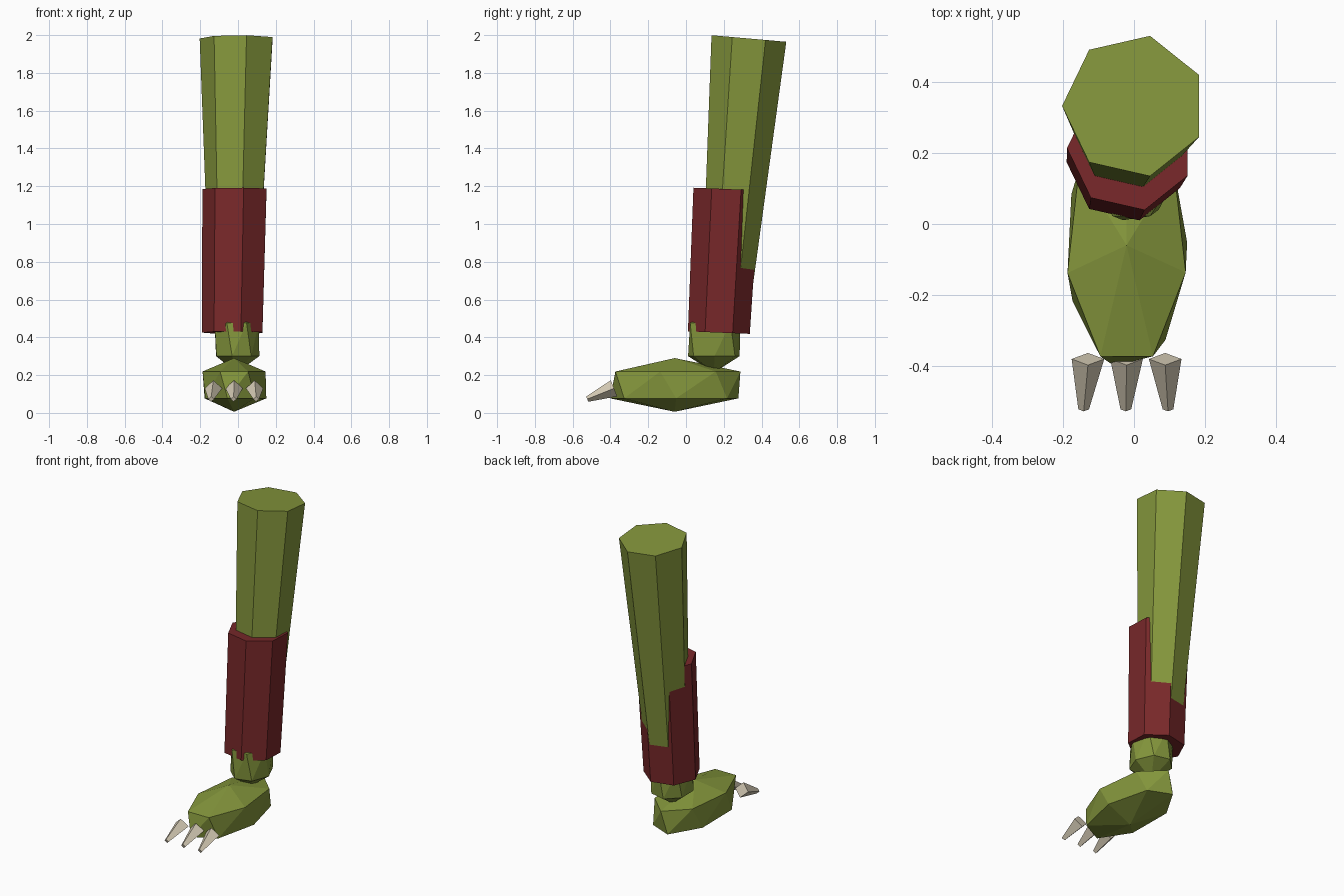
import bpy
import bmesh
from math import radians, cos, sin, tau
from mathutils import Vector

cube = bpy.data.objects.get("Cube")
if cube:
    bpy.data.objects.remove(cube, do_unlink=True)


def material(name, rgb):
    mat = bpy.data.materials.new(name)
    mat.use_nodes = True
    colour = (*rgb, 1)
    mat.diffuse_color = colour
    mat.node_tree.nodes["Principled BSDF"].inputs["Base Color"].default_value = colour
    return mat


GREEN = material("olive green skin", (0.231, 0.305, 0.045))
RED = material("dark red cloth", (0.188, 0.021, 0.023))
BONE = material("bone claw", (0.672, 0.604, 0.468))

SIDES = 7


def finish(name, bm, mat):
    bmesh.ops.recalc_face_normals(bm, faces=bm.faces)
    mesh = bpy.data.meshes.new(name)
    bm.to_mesh(mesh)
    bm.free()
    mesh.materials.append(mat)
    obj = bpy.data.objects.new(name, mesh)
    bpy.context.collection.objects.link(obj)
    return obj


def tapered_prism(name, start, end, r_start, r_end, mat, sides, u, v, turn=0.0):
    """Closed prism between two centres, with ring axes u and v."""
    bm = bmesh.new()
    rings = []
    for centre, r in ((start, r_start), (end, r_end)):
        ring = []
        for i in range(sides):
            a = turn + i * tau / sides
            ring.append(bm.verts.new(Vector(centre) + r * (cos(a) * u + sin(a) * v)))
        rings.append(ring)
        bm.faces.new(ring)
    low, high = rings
    for i in range(sides):
        j = (i + 1) % sides
        bm.faces.new((low[i], low[j], high[j], high[i]))
    return finish(name, bm, mat)


def faceted_blob(name, centre, size, mat):
    """Two twisted rings and two tips wrapped in a hull."""
    bm = bmesh.new()
    cx, cy, cz = centre
    sx, sy, sz = size
    for side, turn in ((1, radians(193)), (-1, radians(207))):
        bm.verts.new((cx, cy, cz + side * sz))
        for i in range(SIDES):
            a = turn + i * tau / SIDES
            bm.verts.new((cx + sx * cos(a), cy + sy * sin(a), cz + side * sz / 2))
    bmesh.ops.convex_hull(bm, input=bm.verts)
    return finish(name, bm, mat)


# Leg and the cuff around it, both leaning back
X = Vector((1, 0, 0))
tapered_prism("leg", (-0.02, 0.2, 0.45), (0, 0.333, 1.982), 0.125, 0.203,
              GREEN, SIDES, X, Vector((0, 1, -0.0875)), radians(180))
tapered_prism("shin_cuff", (-0.022, 0.174, 0.425), (-0.01, 0.214, 1.185), 0.168, 0.179,
              RED, SIDES, X, Vector((0, 1, -0.04)), radians(180))

# Ankle and foot
faceted_blob("ankle", (-0.007, 0.148, 0.388), (0.12, 0.14, 0.175), GREEN)
faceted_blob("foot", (-0.021, -0.06, 0.148), (0.171, 0.348, 0.142), GREEN)

# Three claws pointing forward and down
for name, x, tip_x in (("right_claw", -0.13, -0.142),
                       ("middle_claw", -0.021, -0.023),
                       ("left_claw", 0.088, 0.096)):
    start = Vector((x, -0.381, 0.13))
    end = Vector((tip_x, -0.523, 0.073))
    axis = (end - start).normalized()
    up = axis.cross(X).normalized()
    tapered_prism(name, start, end, 0.046, 0.015, BONE, 4, X, up)
